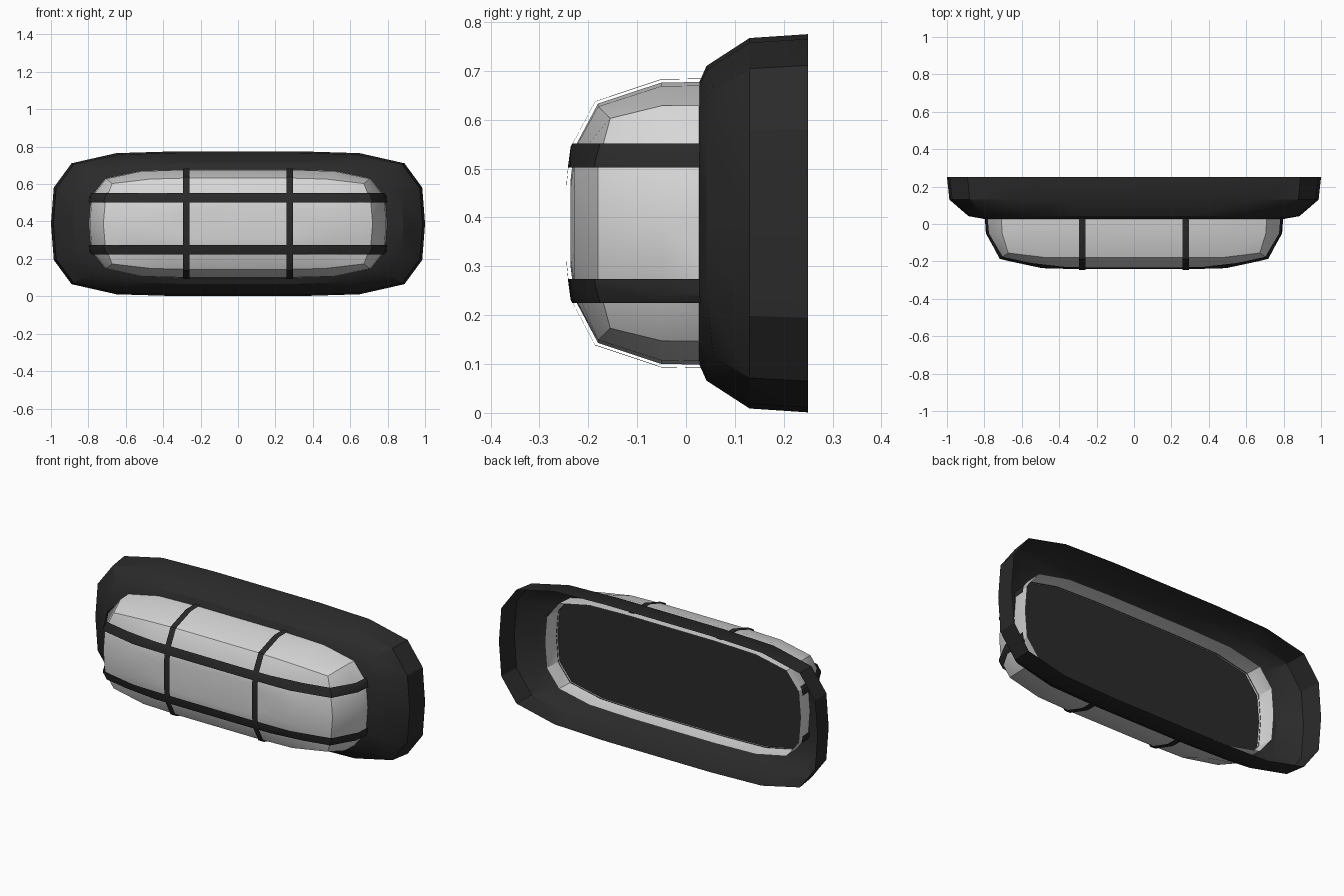
import bpy, bmesh, math

if "Cube" in bpy.data.objects:
    bpy.data.objects.remove(bpy.data.objects["Cube"])

ZC = 0.388  # height of the lamp's centre line


def material(name, v):
    m = bpy.data.materials.new(name)
    m.diffuse_color = (v, v, v, 1)
    m.use_nodes = True
    m.node_tree.nodes["Principled BSDF"].inputs["Base Color"].default_value = m.diffuse_color
    return m


dark = material("charcoal plastic", 0.023)
light = material("frosted glass", 0.68)

# One quarter of the rounded outline as fractions of half width and half height
QUARTER = [(1, 0), (0.985, 0.5), (0.89, 0.835), (0.65, 0.975), (0.33, 1.0)]


def outline(hx, hz, corner):
    q = QUARTER[:]
    q[2] = (q[2][0] * corner, q[2][1] * corner)
    pts = q + [(-x, z) for x, z in reversed(q)]
    pts += [(-x, -z) for x, z in q[1:]] + [(x, -z) for x, z in reversed(q[1:])]
    return [(x * hx, z * hz) for x, z in pts]


CORNERS = (2, 7, 11, 16)  # outline points that sit on the four corners


def loft(loops, cap=False):
    """Skin outlines (y, half width, half height, corner set-back, corner scale)."""
    bm = bmesh.new()
    rings = []
    for y, hx, hz, back, scale in loops:
        rings.append([bm.verts.new((x, y + (back if i in CORNERS else 0), z + ZC))
                      for i, (x, z) in enumerate(outline(hx, hz, scale))])
    n = len(rings[0])
    for a, b in zip(rings, rings[1:]):
        for j in range(n):
            k = (j + 1) % n
            bm.faces.new((a[j], a[k], b[k], b[j]))
    if cap:
        bm.faces.new(rings[-1])
    return bm


def finish(bm, name, mat, angle=30):
    me = bpy.data.meshes.new(name)
    bm.to_mesh(me)
    bm.free()
    me.materials.append(mat)
    ob = bpy.data.objects.new(name, me)
    bpy.context.collection.objects.link(ob)
    bpy.ops.object.select_all(action='DESELECT')
    ob.select_set(True)
    bpy.context.view_layer.objects.active = ob
    bpy.ops.object.shade_smooth_by_angle(angle=math.radians(angle))
    return ob


# Housing: open-backed shell with a chamfered front rim
finish(loft([(0.25, 1.0, 0.387, 0, 1), (0.13, 0.987, 0.379, 0, 1),
             (0.042, 0.885, 0.322, 0.015, 1.02), (0.026, 0.795, 0.286, 0, 1)]),
       "housing", dark)

# Glass dome, its wall running back inside the housing
GLASS = [(0.12, 0.803, 0.29, 0, 1), (-0.05, 0.792, 0.288, 0, 1),
         (-0.18, 0.72, 0.245, 0.025, 1.05), (-0.228, 0.53, 0.155, 0, 1),
         (-0.236, 0.3, 0.09, 0, 1)]
finish(loft(GLASS, True), "glass_dome", light)

# Dark plate inside the dome
finish(loft([(0.015, 0.795, 0.2885, 0, 1)], True), "inner_plate", dark)

# Guard strips: slices of a shell floating just above the glass
CAGE = [(0.1, 0.811, 0.297, 0, 1), (-0.05, 0.8, 0.295, 0, 1),
        (-0.186, 0.728, 0.25, 0.025, 1.05), (-0.236, 0.535, 0.157, 0, 1),
        (-0.245, 0.3, 0.09, 0, 1)]


def strip(name, axis, centre, width):
    bm = loft(CAGE, True)
    for s in (-1, 1):
        co, no = [0, 0, 0], [0, 0, 0]
        co[axis] = centre + s * width / 2
        no[axis] = s
        bmesh.ops.bisect_plane(bm, geom=bm.verts[:] + bm.edges[:] + bm.faces[:],
                               plane_co=co, plane_no=no, clear_outer=True)
    finish(bm, name, dark)


for side, tag in ((-1, "a"), (1, "b")):
    strip("vertical_guard_" + tag, 0, side * 0.276, 0.034)
    strip("horizontal_guard_" + tag, 2, ZC + side * 0.139, 0.049)
